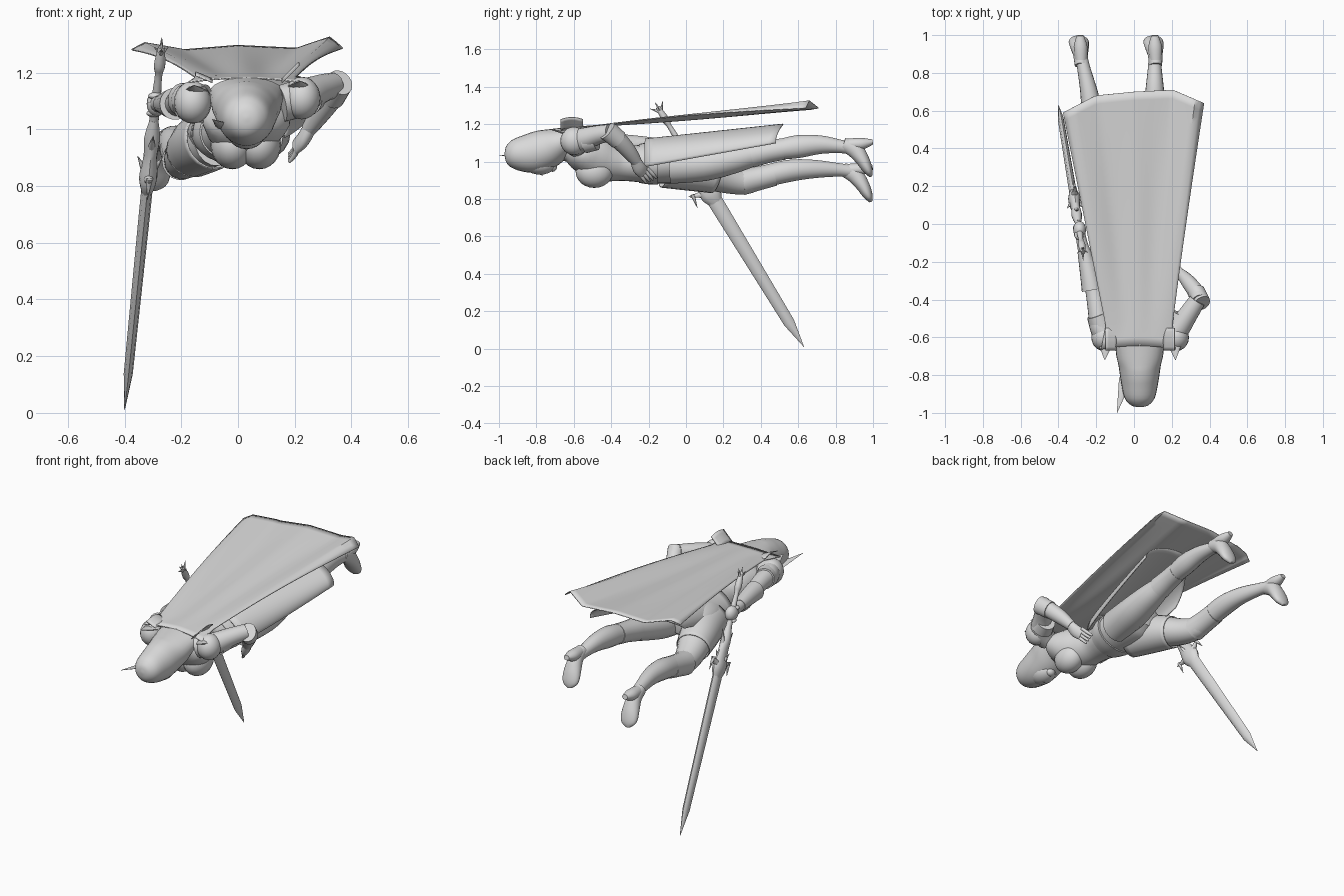
import bpy, bmesh, math
from mathutils import Vector

GREY = bpy.data.materials.new("plain grey")
GREY.diffuse_color = (0.7, 0.7, 0.7, 1)


def finish(name, bm, smooth=True, thick=0):
    bmesh.ops.recalc_face_normals(bm, faces=bm.faces)
    me = bpy.data.meshes.new(name)
    bm.to_mesh(me)
    bm.free()
    ob = bpy.data.objects.new(name, me)
    bpy.context.collection.objects.link(ob)
    me.materials.append(GREY)
    if thick:
        mod = ob.modifiers.new("thickness", 'SOLIDIFY')
        mod.thickness, mod.offset = thick, 0
    if smooth:
        bpy.ops.object.select_all(action='DESELECT')
        ob.select_set(True)
        bpy.context.view_layer.objects.active = ob
        bpy.ops.object.shade_smooth_by_angle(angle=math.radians(45))
    return ob


def spline(pts, steps):
    """Smooth curve through tuples of any length."""
    out = []
    for i in range(len(pts) - 1):
        p0, p1 = pts[max(i - 1, 0)], pts[i]
        p2, p3 = pts[i + 1], pts[min(i + 2, len(pts) - 1)]
        for s in range(steps):
            t = s / steps
            out.append([0.5 * (2 * b + (c - a) * t + (2 * a - 5 * b + 4 * c - d) * t * t
                               + (3 * b - a - 3 * c + d) * t ** 3)
                        for a, b, c, d in zip(p0, p1, p2, p3)])
    return out + [list(pts[-1])]


def loft(name, pts, sides=18, steps=4, smooth=True, caps=True, thick=0):
    """Skin elliptical rings (x, y, z, radius across, radius deep)."""
    rows = spline(pts, steps)
    bm, rings = bmesh.new(), []
    for i, r in enumerate(rows):
        t = (Vector(rows[min(i + 1, len(rows) - 1)][:3]) - Vector(rows[max(i - 1, 0)][:3])).normalized()
        side = Vector((1, 0, 0))
        side = (side - t * side.dot(t)).normalized()
        up = t.cross(side)
        rings.append([bm.verts.new(Vector(r[:3]) + side * max(r[3], .001) * math.cos(a) + up * max(r[4], .001) * math.sin(a))
                      for a in (2 * math.pi * k / sides for k in range(sides))])
    for a, b in zip(rings, rings[1:]):
        for k in range(sides):
            bm.faces.new((a[k], a[(k + 1) % sides], b[(k + 1) % sides], b[k]))
    if caps:
        bm.faces.new(rings[0])
        bm.faces.new(rings[-1])
    return finish(name, bm, smooth, thick)


def ball(name, c, r):
    bm = bmesh.new()
    bmesh.ops.create_uvsphere(bm, u_segments=20, v_segments=12, radius=1)
    for v in bm.verts:
        v.co = Vector([c[i] + v.co[i] * r[i] for i in range(3)])
    return finish(name, bm)


def spike(name, a, b, r, flat=1):
    return loft(name, [(*a, r, r * flat), (*b, .001, .001)], 8, 1)


def sheet(name, f, nu, nv, thick):
    bm = bmesh.new()
    g = [[bm.verts.new(f(i / nu, j / nv)) for i in range(nu + 1)] for j in range(nv + 1)]
    for j in range(nv):
        for i in range(nu):
            bm.faces.new((g[j][i], g[j][i + 1], g[j + 1][i + 1], g[j + 1][i]))
    return finish(name, bm, True, thick)


def table(keys, u):
    for (a, x), (b, y) in zip(keys, keys[1:]):
        if u <= b:
            return x + (y - x) * (u - a) / (b - a)
    return keys[-1][1]


# Torso, bust and neck, lying face down with the head toward -y
loft("torso", [(.03, -.72, 1.05, .05, .05), (.03, -.64, 1.06, .08, .06), (.03, -.57, 1.045, .155, .095),
               (.02, -.48, 1.02, .14, .125), (.01, -.4, 1.0, .115, .108), (0, -.32, .99, .105, .094),
               (-.01, -.18, .99, .14, .107), (-.02, -.05, 1.0, .16, .115), (-.02, .05, 1.0, .14, .1),
               (-.02, .11, .99, .07, .05)], 28)
for x in (-.02, .075):
    ball("bust", (x, -.49, .945), (.077, .1, .086))
loft("belt", [(-.01, -.25, .99, .125, .104), (-.01, -.2, .99, .145, .112), (-.01, -.15, .99, .155, .114)], 28)

# Hooded head with face and side fin
loft("hood", [(.03, -.97, 1.04, .005, .005), (.03, -.96, 1.04, .045, .045), (.03, -.92, 1.04, .08, .08),
              (.03, -.83, 1.045, .1, .106), (.03, -.75, 1.065, .112, .107), (.03, -.69, 1.09, .125, .092),
              (.03, -.61, 1.13, .13, .06)], 24)
ball("face", (.03, -.78, .99), (.068, .09, .06))
ball("chin", (.03, -.715, .97), (.03, .025, .025))
spike("nose", (.03, -.79, .945), (.03, -.765, .925), .013)
spike("hood_fin", (-.045, -.82, 1.01), (-.09, -1.0, 1.035), .035, .3)

# Cape: flares toward its tail, lifts off the back, side edges curl up
END_Z = [(0, 1.28), (.06, 1.305), (.25, 1.28), (.5, 1.295), (.78, 1.285), (.94, 1.325), (1, 1.285)]
END_Y = [(0, .59), (.23, .68), (.5, .7), (.78, .71), (1, .64)]


def cape(u, v):
    flare = .05 * max(0, 1 - v / .1)
    left = -.125 - .25 * v - flare
    right = .19 + .18 * v ** 1.1 + flare * .6
    e = (2 * u - 1) ** 2
    y0 = -.645 - .02 * e
    z0 = 1.18 - .015 * e
    base = z0 + (1.285 - z0) * v
    w = (.006 * math.sin(5 * math.pi * u) + .024 * e - .006) * math.sin(math.pi * v)
    return (left + (right - left) * u, y0 + (table(END_Y, u) - y0) * v,
            base + (table(END_Z, u) - 1.285) * v ** 3 + w)


sheet("cape", cape, 32, 30, .005)


# Back skirt draped over the hips and thighs, cut shorter on the left
def skirt(u, v):
    a = math.pi * (1.04 * u - .02)
    length = .74 - .04 * math.cos(a) ** 2 - .6 * max(0, u - .55)
    k = v * length / .74
    return (.1 * k ** .8 + (.165 + .055 * k ** .8) * math.cos(a), -.22 + v * length,
            .98 + .13 * k + (.14 - .05 * k) * math.sin(a))


sheet("back_skirt", skirt, 28, 16, .005)
loft("thigh_wrap", [(-.08, -.12, .97, .105, .108), (-.125, .04, .95, .107, .106), (-.16, .16, .92, .095, .09)],
     20, caps=False, thick=.005)

# Legs: one stepping forward, one trailing
loft("left_leg", [(-.08, -.08, .97, .08, .1), (-.14, .1, .94, .095, .09), (-.18, .22, .905, .08, .076),
                  (-.2, .32, .89, .062, .066), (-.21, .4, .915, .058, .06), (-.22, .55, .95, .06, .06),
                  (-.235, .68, .96, .048, .05), (-.265, .82, .955, .035, .036), (-.28, .89, .945, .033, .035)])
loft("right_leg", [(.07, -.08, .98, .09, .1), (.09, .1, .985, .095, .09), (.1, .25, 1.01, .08, .076),
                   (.1, .38, 1.04, .06, .06), (.105, .48, 1.06, .055, .055), (.11, .6, 1.08, .058, .062),
                   (.11, .72, 1.09, .048, .05), (.11, .83, 1.08, .036, .036), (.11, .89, 1.07, .033, .035)])
# Boot cuffs at the knees, feet and heels
loft("left_boot_cuff", [(-.2, .3, .89, .069, .071), (-.208, .38, .908, .063, .065), (-.215, .47, .93, .061, .062)])
loft("right_boot_cuff", [(.1, .35, 1.033, .067, .067), (.103, .44, 1.052, .06, .06), (.106, .52, 1.067, .058, .059)])
for name, dx, dz in (("left", 0, 0), ("right", .395, .135)):
    loft(name + "_foot", [(x + dx, y, z + dz, a, b) for x, y, z, a, b in (
        (-.28, .84, .957, .034, .036), (-.283, .9, .93, .04, .045), (-.288, .94, .88, .05, .038),
        (-.293, .965, .835, .053, .03), (-.297, .98, .805, .042, .02), (-.3, .988, .785, .012, .008))])
    loft(name + "_heel", [(x + dx, y, z + dz, a, b) for x, y, z, a, b in (
        (-.28, .87, .955, .033, .033), (-.283, .94, .96, .036, .032), (-.285, .998, .97, .018, .014))])

# Left arm reaching to the sword
loft("left_arm", [(-.12, -.6, 1.09, .06, .07), (-.175, -.56, 1.1, .056, .062), (-.195, -.45, 1.1, .05, .05),
                  (-.215, -.34, 1.09, .044, .044), (-.24, -.23, 1.09, .042, .042),
                  (-.27, -.12, 1.09, .03, .03), (-.285, -.05, 1.09, .026, .03)])
loft("left_gauntlet", [(-.222, -.35, 1.09, .055, .057), (-.237, -.27, 1.09, .048, .05), (-.265, -.14, 1.09, .035, .035)])
ball("left_fist", (-.288, -.03, 1.09), (.034, .045, .045))
# Right arm bent, hand resting on the hip
loft("right_arm", [(.15, -.6, 1.09, .06, .07), (.22, -.57, 1.11, .062, .066), (.285, -.48, 1.14, .052, .052),
                   (.335, -.405, 1.155, .045, .045)])
loft("right_forearm", [(.35, -.41, 1.165, .046, .05), (.335, -.37, 1.125, .044, .048),
                       (.29, -.31, 1.06, .038, .042), (.25, -.265, 1.0, .027, .03)])
loft("right_elbow_cuff", [(.36, -.42, 1.165, .046, .054), (.33, -.36, 1.115, .047, .052)])
loft("right_palm", [(.255, -.272, 1.01, .024, .028), (.23, -.25, .965, .024, .036), (.205, -.225, .94, .017, .034)])
for i in range(4):
    s = i * .018
    loft("right_finger", [(.217, -.262 + s, .95 + s * .3, .01, .01), (.2, -.23 + s, .91 + s * .4, .01, .01),
                          (.18, -.212 + s, .885 + s * .5, .006, .006)], 8, 3)

# Layered shoulder plates with points and a slanted collar flap
for name, x, s, z in (("left", -.16, -1, 1.095), ("right", .225, 1, 1.11)):
    ball(name + "_shoulder_plate", (x, -.6, z), (.066, .072, .075))
    loft(name + "_arm_band", [(x + s * .012, -.54, z, .064, .066), (x + s * .035, -.48, z + .01, .056, .06)])
    spike(name + "_shoulder_point", (x + s * -.01, -.62, z + .04), (x - s * .005, -.72, z + .06), .045, .35)
    sheet(name + "_collar_flap", lambda u, v: (x - s * (.07 - .06 * v), -.67 + .12 * u,
          1.165 + (.06 if s > 0 else .025) * v + .012 * math.sin(math.pi * u)), 6, 4, .005)

# Sword: positions measured along the line from pommel to tip
P, T = Vector((-.27, -.15, 1.29)), Vector((-.40, .63, .01))


def along(t, dx=0, across=0):
    d = (T - P).normalized()
    return tuple(P.lerp(T, t) + Vector((dx, 0, 0)) + Vector((0, -d.z, d.y)).normalized() * across)


loft("blade", [(*along(t), a, b) for t, a, b in ((.32, .02, .042), (.45, .02, .04), (.9, .016, .03), (1, .001, .001))],
     8, 1)
loft("grip", [(*along(t), r, r) for t, r in ((0, .012), (.05, .02), (.08, .013), (.15, .017), (.24, .016))], 12)
loft("guard", [(*along(t), a, b) for t, a, b in ((.2, .015, .018), (.25, .028, .03), (.3, .024, .04), (.36, .032, .058),
                                               (.4, .018, .035))], 12)
for s in (-1, 1):
    spike("pommel_spike", along(.02), along(-.01, 0, .04 * s), .011)
    spike("pommel_side_spike", along(.02), along(0, .025 * s), .009)
    spike("guard_wing", along(.35, 0, .03 * s), along(.33, 0, .11 * s), .022)
    spike("guard_hook", along(.33, 0, .085 * s), along(.38, 0, .1 * s), .012)
    spike("guard_upper_spike", along(.27, 0, .02 * s), along(.22, 0, .06 * s), .014)
    spike("guard_side_spike", along(.34, .015 * s), along(.3, .045 * s), .014)
spike("pommel_tip", along(.02), along(-.02), .012)
for i in range(4):
    ball("left_finger", along(.13 + i * .016, -.004, -.012), (.026, .024, .013))
